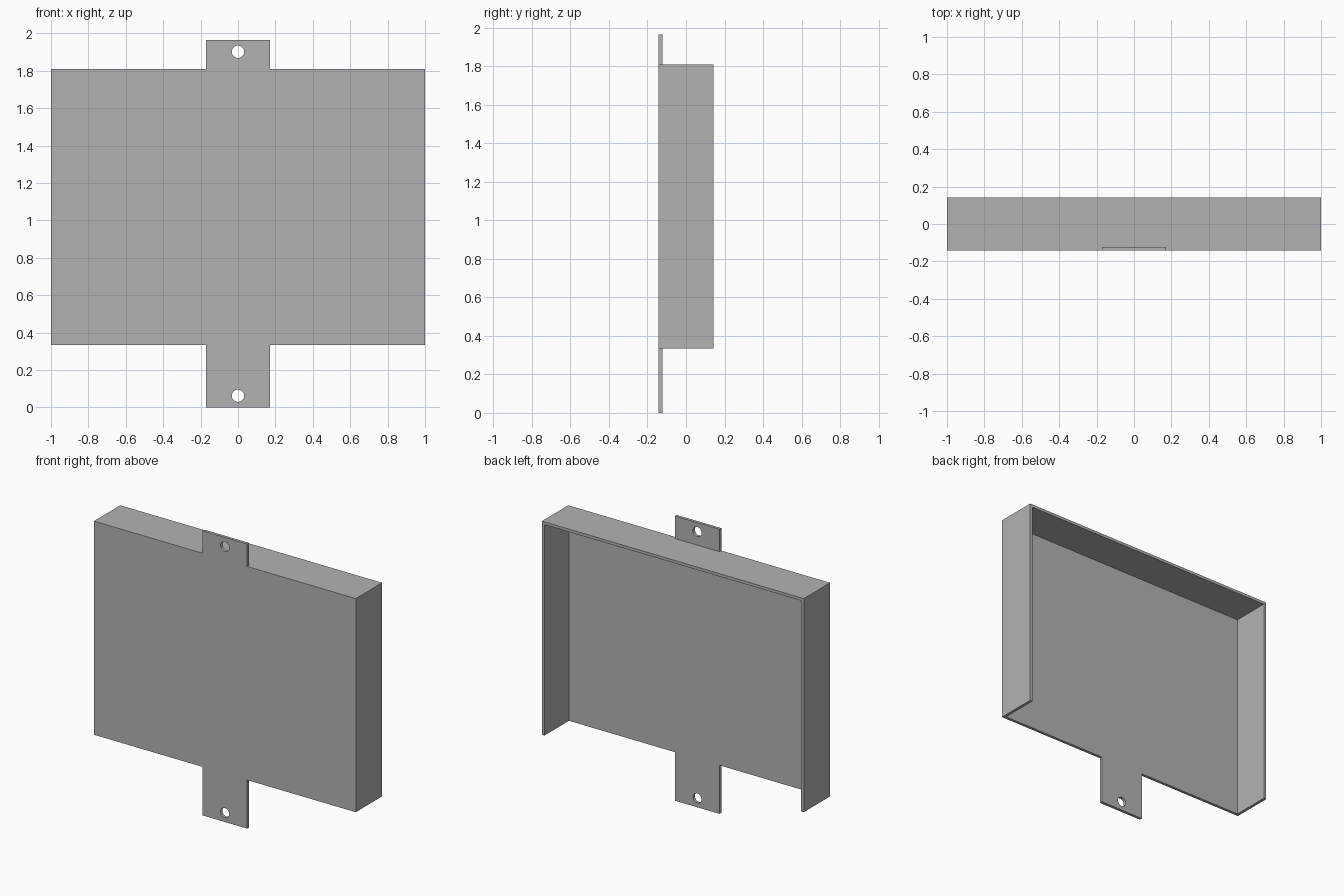
import bpy
import math

if "Cube" in bpy.data.objects:
    bpy.data.objects.remove(bpy.data.objects["Cube"], do_unlink=True)

WALL = 0.02
FRONT, BACK = -0.143, 0.143
BOTTOM, TOP = 0.335, 1.81
TAB_TOP = 1.965

grey = bpy.data.materials.new("plain grey")
grey.use_nodes = True
colour = (0.45, 0.45, 0.45, 1)
grey.diffuse_color = colour
grey.node_tree.nodes["Principled BSDF"].inputs["Base Color"].default_value = colour


def box(name, half_width, y0, y1, z0, z1):
    bpy.ops.mesh.primitive_cube_add(size=1, location=(0, (y0 + y1) / 2, (z0 + z1) / 2))
    ob = bpy.context.object
    ob.name = name
    ob.scale = (2 * half_width, y1 - y0, z1 - z0)
    bpy.ops.object.transform_apply(location=True, rotation=True, scale=True)
    ob.data.materials.append(grey)
    return ob


def combine(target, tool, operation):
    mod = target.modifiers.new(operation.title(), "BOOLEAN")
    mod.operation = operation
    mod.solver = "EXACT"
    mod.object = tool
    bpy.context.view_layer.objects.active = target
    bpy.ops.object.modifier_apply(modifier=mod.name)
    bpy.data.objects.remove(tool, do_unlink=True)


# Cover shell, open at the back and the bottom
cover = box("cover", 1, FRONT, BACK, BOTTOM, TOP)
cavity = box("cavity", 1 - WALL, FRONT + WALL, BACK + 1, BOTTOM - 1, TOP - WALL)
combine(cover, cavity, "DIFFERENCE")

# Mounting strip whose ends form the upper and lower tabs
strip = box("mounting_strip", 0.17, FRONT, FRONT + WALL, 0, TAB_TOP)
combine(cover, strip, "UNION")

# Screw holes near both tab ends
for z in (0.063, TAB_TOP - 0.063):
    bpy.ops.mesh.primitive_cylinder_add(vertices=32, radius=0.033, depth=0.2,
                                        location=(0, FRONT, z),
                                        rotation=(math.pi / 2, 0, 0))
    drill = bpy.context.object
    drill.data.materials.append(grey)
    combine(cover, drill, "DIFFERENCE")

bpy.ops.object.select_all(action="DESELECT")
cover.select_set(True)
bpy.context.view_layer.objects.active = cover
bpy.ops.object.shade_smooth_by_angle(angle=math.radians(30))
